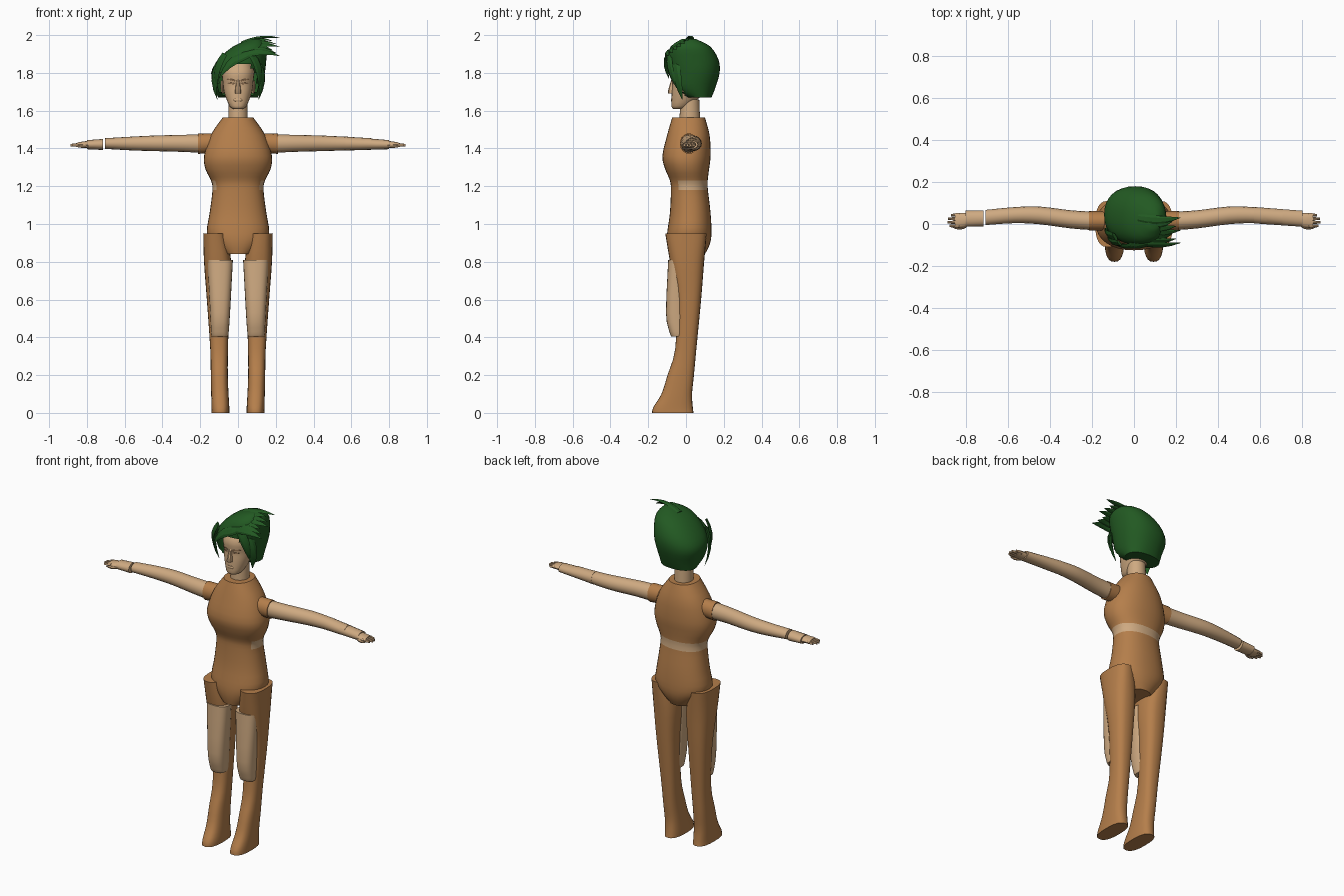
import bpy, bmesh, math
from mathutils import Vector

cube = bpy.data.objects.get("Cube")
if cube:
    bpy.data.objects.remove(cube, do_unlink=True)


def material(name, *rgb):
    mat = bpy.data.materials.new(name)
    mat.use_nodes = True
    mat.diffuse_color = (*rgb, 1)
    shader = next(node for node in mat.node_tree.nodes if node.type == 'BSDF_PRINCIPLED')
    shader.inputs["Base Color"].default_value = (*rgb, 1)
    shader.inputs["Roughness"].default_value = 0.8
    return mat


TAN = material("tan cloth", .46, .21, .07)
SKIN = material("skin", .62, .4, .22)
GREEN = material("green hair", .016, .1, .016)
BROWN = material("brow brown", .28, .16, .08)


def loft(name, rings, *materials, paint=None, cut=None, angle=40):
    """Skin a list of rings given in hundredths of a unit."""
    bm = bmesh.new()
    rows = [[bm.verts.new(point / 100) for point in ring] for ring in rings]
    for low, high in zip(rows, rows[1:]):
        for i in range(len(low)):
            bm.faces.new((low[i - 1], low[i], high[i], high[i - 1]))
    bm.faces.new(rows[0])
    bm.faces.new(rows[-1])
    bmesh.ops.recalc_face_normals(bm, faces=bm.faces)
    if paint:
        for face in bm.faces:
            face.material_index = paint(face.calc_center_median())
    if cut:
        removed = [face for face in bm.faces if cut(face.calc_center_median())]
        bmesh.ops.delete(bm, geom=removed, context='FACES')
    mesh = bpy.data.meshes.new(name)
    bm.to_mesh(mesh)
    bm.free()
    for mat in materials:
        mesh.materials.append(mat)
    part = bpy.data.objects.new(name, mesh)
    bpy.context.collection.objects.link(part)
    bpy.ops.object.select_all(action='DESELECT')
    part.select_set(True)
    bpy.context.view_layer.objects.active = part
    bpy.ops.object.shade_smooth_by_angle(angle=math.radians(angle))


def circle(count):
    angles = [math.tau * i / count for i in range(count)]
    return [(math.cos(angle), math.sin(angle)) for angle in angles]


def eased(rows, steps=3):
    """Fill in rows along a smooth curve through the given ones."""
    result = []
    for i in range(len(rows) - 1):
        before, after = rows[max(i - 1, 0)], rows[min(i + 2, len(rows) - 1)]
        for step in range(steps):
            t = step / steps
            result.append([b + t / 2 * (c - a + t * (2 * a - 5 * b + 4 * c - d + t * (3 * (b - c) + d - a)))
                           for a, b, c, d in zip(before, rows[i], rows[i + 1], after)])
    return result + [rows[-1]]


def upright(rows, count=24, middle=0, power=.9):
    """Level rings from rows of (z, half width, front y, back y, x shift)."""
    def bulge(value):
        return math.copysign(abs(value) ** power, value)
    return [[Vector((middle + sum(shift) + width * bulge(c),
                     (front + back) / 2 + (back - front) / 2 * bulge(s), z)) for c, s in circle(count)]
            for z, width, front, back, *shift in eased(rows)]


def sideways(rows, side, count=16):
    """Rings along x from rows of (x, y, z, y radius, z radius)."""
    return [[Vector((side * x, y + wide * c, z + tall * s)) for c, s in circle(count)]
            for x, y, z, wide, tall in eased(rows)]


def strand(name, start, bend, end, width, mat, centre, flat=.35):
    """Tapered strip along a curve, its flat side facing away from centre."""
    start, bend, end = Vector(start), Vector(bend), Vector(end)
    rings = []
    for step in range(6):
        t = step / 5
        point = start.lerp(bend, t).lerp(bend.lerp(end, t), t)
        along = (bend - start).lerp(end - bend, t).normalized()
        across = along.cross(point - Vector(centre)).normalized()
        out = across.cross(along)
        size = width * ((.6 + 1.6 * t) * (1 - t) + .05)
        rings.append([point + size * (across * c + out * flat * s) for c, s in circle(6)])
    loft(name, rings, mat, angle=30)


# Bodysuit with a bare band across the back
body = [(84, 7.5, -9, 10), (89, 12.5, -10, 12.5), (95, 16.5, -10, 13.5), (106, 15, -8.5, 13),
        (118, 13.5, -8, 11.6), (123, 14.3, -8.5, 11.5), (129, 17.2, -11, 12.2), (136, 18, -12.5, 13),
        (147, 14.5, -10, 12.5), (156.5, 8, -7.3, 10)]
loft("bodysuit", upright(body, 32), TAN, SKIN, paint=lambda c: int(1.18 < c.z < 1.23 and c.y > -.04))

# Neck and head
loft("neck", upright([(154, 5.2, -3.5, 7.5), (166, 5, -3, 7)], power=1), SKIN)
skull = [(161, 2.7, -6.8, -1), (162.5, 4.5, -7.7, 2), (169, 7.2, -7.6, 9), (174, 8, -7.2, 10),
         (177, 8.3, -7.7, 11.5), (182, 8.4, -7.2, 12), (192, 4, -1, 8)]
loft("head", upright(skull), SKIN)

# Face details
loft("nose", upright([(169, 1.4, -8.5, -6), (170, 1.6, -9.6, -6), (177, .7, -7.6, -6)], 8), SKIN)
loft("lips", upright([(164.8, 1.4, -7.9, -7), (165.6, 2.4, -8.1, -7), (166.4, 1.4, -8, -7)], 10), SKIN)
for side, label in ((1, "left"), (-1, "right")):
    strand(label + "_brow", (side * 1.5, -7.6, 175.7), (side * 4.5, -7.6, 177), (side * 6.4, -5.3, 176.2),
           .5, BROWN, (0, 4, 176))
    strand(label + "_eye", (side * 2, -7.1, 174.2), (side * 4, -7, 174.6), (side * 5.4, -5.6, 174.4),
           .5, BROWN, (0, 4, 174))
    loft(label + "_ear", upright([(169, .7, 1, 4), (173, 1, 0, 5.5), (176, .7, 1, 5)], 8, side * 8.2), SKIN)

# Hair shell, swept to the left and open over the face
cap = [(167, 10.5, 0, 13.5, 0), (172, 12.4, -7.5, 15.5, 0), (180, 14.2, -9, 17.8, 0), (187, 12.7, -10, 17.2, 2.3),
       (194, 8.9, -8, 12.8, 6.3), (198, 2.5, -2, 5, 9.5)]
loft("hair_shell", upright(cap, 32), GREEN, angle=50,
     cut=lambda c: c.z < 1.84 and c.y < (1.67 - c.z) / 2)


def lock(name, start, bend, end, width):
    strand("hair_" + name, start, bend, end, width, GREEN, (2, 4, 180))


# Hair locks: temples, fringe and raised spikes
for side, label in ((1, "left"), (-1, "right")):
    lock(label + "_temple", (side * 9, -6, 187), (side * 15, -5, 178), (side * 11, -2, 166), 3.8)
    lock(label + "_sidelock", (side * 7, -9, 190), (side * 13, -9, 182), (side * 11, -5, 172), 3)
for k in range(3):
    lock(f"fringe_{k}", (8 - 2 * k, -8.5, 191 - k), (-2 * k, -12.5, 188), (-6 - 2 * k, -9, 183 - 3 * k), 3)
for k in range(7):
    y, rise = 2 * k - 9, 1.2 * k
    lock(f"spike_{k}", (2, y, 189 + rise), (12, y - 2, 193 + rise), (22 - 2 * (k % 3), y, 189 + 1.6 * k), 2.6)

# Limbs, drawn for the left and mirrored to the right
leg = [(0, 4.7, -18, 4, 0), (3, 4.7, -17.3, 3.6, 0), (10, 4.6, -13, 3.2, .3), (20, 4.5, -9.8, 4.2, .6),
       (34, 4.7, -5.7, 5.5, .7), (60, 6, -5, 8, 1.2), (80, 7.2, -8.5, 9.6, 1.5), (95, 6.1, -11, 11, 3)]
thigh = [(40.5, 4.3, -7.8, 0, .3), (43, 4.7, -8.8, 1, .3), (53, 5.3, -10.6, 1, .2), (81, 6.8, -9.4, 1, .2)]
arm = [(18, 1.4, 142.5, 4.4, 4.9), (30, 2.2, 142.7, 4.3, 4.5), (45, 4.1, 142.7, 4.2, 4.1), (57, 4.2, 142.6, 3.8, 3.6),
       (70.5, 3.1, 142.6, 3.6, 2.8)]
cuff_starts = {1: (57, 4.2, 142.6, 3.9, 3.7), -1: (71.6, 2.7, 142.1, 3.8, 2.9)}
for side, label in ((1, "left"), (-1, "right")):
    for part, rows, mat in (("legging", leg, TAN), ("thigh", thigh, SKIN)):
        mirrored = [(*row, side * shift) for *row, shift in rows]
        loft(f"{label}_{part}", upright(mirrored, 24, side * 9.3, .78), mat)
    loft(label + "_sleeve", sideways([(10, 1.4, 143, 4.5, 5), (21.3, 1.5, 142.5, 4.7, 5.4)], side), TAN)
    loft(label + "_arm", sideways(arm, side), SKIN)
    loft(label + "_cuff", sideways([cuff_starts[side], (80, 2.5, 142, 3.8, 2.4)], side), SKIN)
    loft(label + "_palm", sideways([(78, 2.2, 142, 3, 2), (81, 1.8, 142, 3.5, 1.8), (85, 1.6, 142, 3.5, 1.2)],
                                   side), SKIN)
    for finger, tip in enumerate((87.6, 88.6, 88.4, 87)):
        y = 1.7 * finger - .9
        loft(f"{label}_finger_{finger}", sideways([(83, y, 142, .9, 1.1), (tip, y, 141.7, .6, .7)], side, 8), SKIN)
    strand(label + "_thumb", (side * 79, 0, 141.5), (side * 82, -2.4, 141), (side * 86, -1.8, 141),
           1.3, SKIN, (side * 82, 0, 150), .9)
